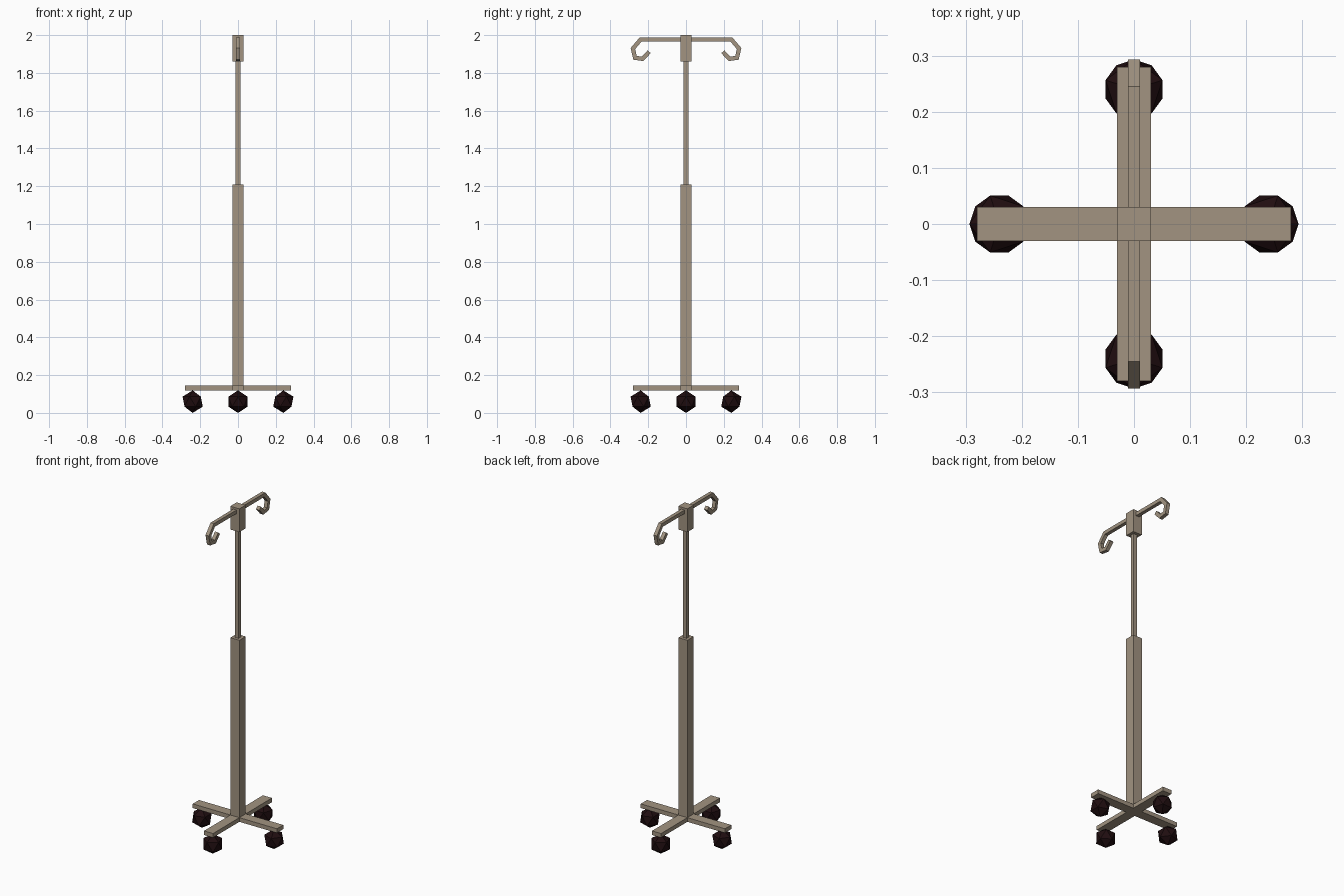
import bpy, bmesh, math
from mathutils import Vector

if "Cube" in bpy.data.objects:
    bpy.data.objects.remove(bpy.data.objects["Cube"])


def material(name, rgb):
    m = bpy.data.materials.new(name)
    m.diffuse_color = (*rgb, 1)
    m.use_nodes = True
    m.node_tree.nodes["Principled BSDF"].inputs["Base Color"].default_value = m.diffuse_color
    return m


METAL = material("warm_grey_metal", (0.36, 0.295, 0.22))
RUBBER = material("dark_rubber", (0.014, 0.004, 0.005))


def add_object(name, bm, mat):
    bmesh.ops.recalc_face_normals(bm, faces=bm.faces[:])
    mesh = bpy.data.meshes.new(name)
    bm.to_mesh(mesh)
    bm.free()
    mesh.materials.append(mat)
    ob = bpy.data.objects.new(name, mesh)
    bpy.context.collection.objects.link(ob)
    return ob


def box(name, hx, hy, z0, z1):
    bm = bmesh.new()
    bmesh.ops.create_cube(bm, size=1)
    for v in bm.verts:
        v.co = (v.co.x * 2 * hx, v.co.y * 2 * hy, z0 + (v.co.z + 0.5) * (z1 - z0))
    return add_object(name, bm, METAL)


# Cross-shaped base, telescopic pole and top block
box("base_arm_x", 0.28, 0.03, 0.119, 0.144)
box("base_arm_y", 0.03, 0.28, 0.119, 0.144)
box("lower_column", 0.03, 0.03, 0.119, 1.21)
box("upper_pole", 0.0125, 0.0125, 1.20, 1.87)
box("top_block", 0.03, 0.03, 1.86, 2.0)

# Faceted ball casters, one under each arm end
for i in range(4):
    bm = bmesh.new()
    bmesh.ops.create_icosphere(bm, subdivisions=1, radius=0.0595)
    ob = add_object(f"caster_{i + 1}", bm, RUBBER)
    a = i * math.pi / 2
    ob.location = (0.24 * math.cos(a), 0.24 * math.sin(a), 0.0595)
    ob.rotation_euler.z = a

# Square-section hook bar swept in the YZ plane with mitred corners
half = [(0.24, 1.977), (0.281, 1.929), (0.270, 1.880), (0.230, 1.874), (0.195, 1.912)]
path = [Vector((-y, z)) for y, z in reversed(half)] + [Vector(p) for p in half]
r = 0.011
bm = bmesh.new()
rings = []
for i, p in enumerate(path):
    d0 = (p - path[i - 1]).normalized() if i > 0 else None
    d1 = (path[i + 1] - p).normalized() if i < len(path) - 1 else None
    d0, d1 = d0 or d1, d1 or d0
    t = (d0 + d1).normalized()
    n = Vector((-t.y, t.x)) * (r / t.dot(d0))
    rings.append([bm.verts.new((sx * r, p.x + sn * n.x, p.y + sn * n.y))
                  for sx, sn in ((-1, -1), (1, -1), (1, 1), (-1, 1))])
for a, b in zip(rings, rings[1:]):
    for k in range(4):
        bm.faces.new((a[k], a[(k + 1) % 4], b[(k + 1) % 4], b[k]))
bm.faces.new(rings[0])
bm.faces.new(rings[-1])
add_object("hook_bar", bm, METAL)
